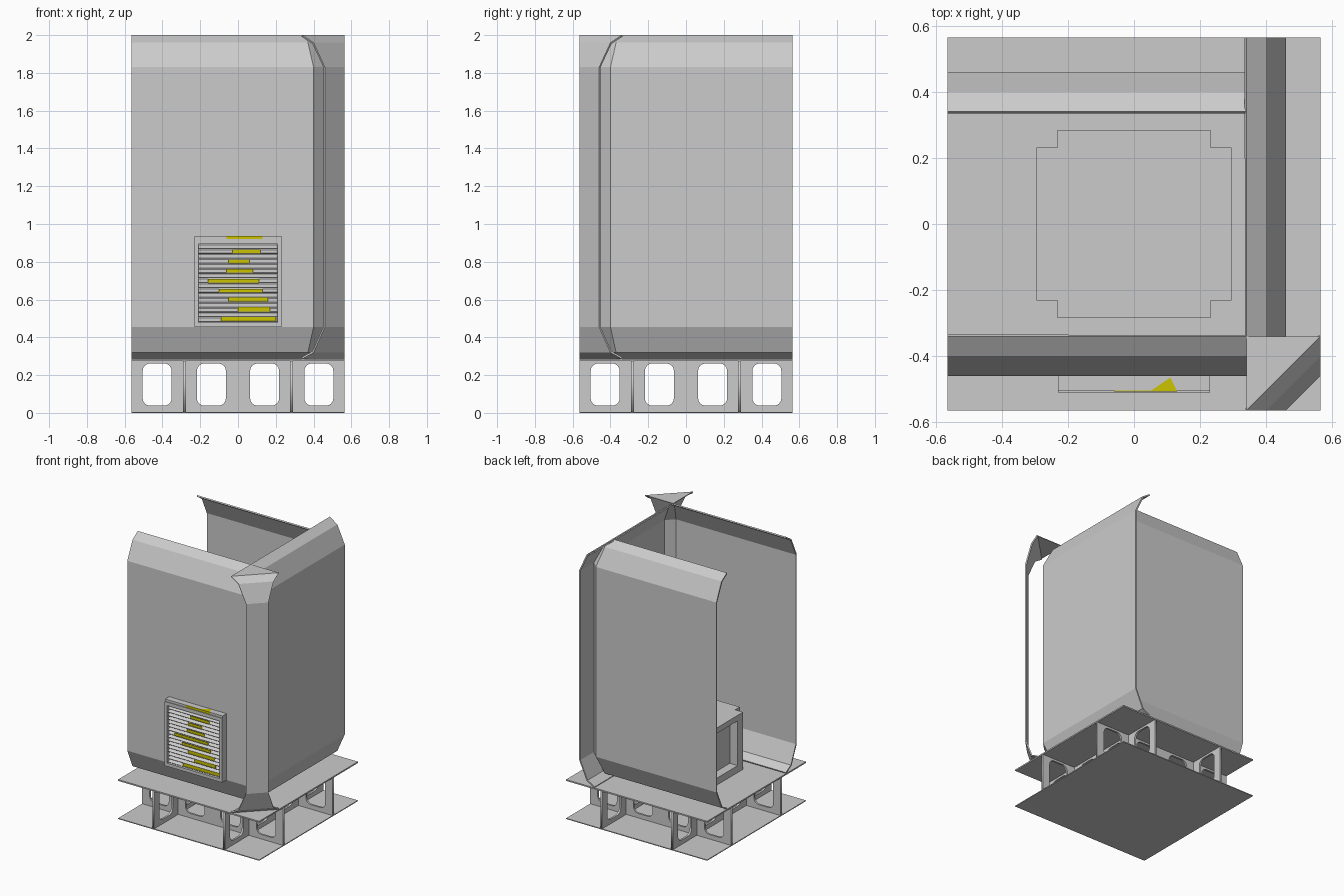
import bpy, bmesh, math
from mathutils import Matrix

if "Cube" in bpy.data.objects:
    bpy.data.objects.remove(bpy.data.objects["Cube"])

H = 0.565          # half width of the module
RIB = 0.283        # rib spacing from centre


def add_mesh(name, verts, faces, thick=0.0):
    me = bpy.data.meshes.new(name)
    me.from_pydata(verts, [], faces)
    bm = bmesh.new()
    bm.from_mesh(me)
    bmesh.ops.remove_doubles(bm, verts=bm.verts, dist=0.0005)
    bm.to_mesh(me)
    bm.free()
    ob = bpy.data.objects.new(name, me)
    bpy.context.collection.objects.link(ob)
    if thick:
        mod = ob.modifiers.new("thickness", 'SOLIDIFY')
        mod.thickness = thick
    return ob


def box(name, x0, x1, y0, y1, z0, z1, mat=None):
    v = [(x, y, z) for z in (z0, z1) for x, y in ((x0, y0), (x1, y0), (x1, y1), (x0, y1))]
    f = [(3, 2, 1, 0), (4, 5, 6, 7)] + [(i, (i + 1) % 4, 4 + (i + 1) % 4, 4 + i) for i in range(4)]
    ob = add_mesh(name, v, f)
    if mat:
        ob.data.materials.append(mat)
    return ob


# Lower frame: two thin plates
box("bottom_plate", -H, H, -H, H, 0, 0.006)
box("floor_plate", -H, H, -H, H, 0.276, 0.286)


# Ribs with rounded holes
def spline(cu, pts):
    s = cu.splines.new('POLY')
    s.points.add(len(pts) - 1)
    for p, (x, y) in zip(s.points, pts):
        p.co = (x, y, 0, 1)
    s.use_cyclic_u = True


def rounded(cx, cy, hx, hy, r):
    pts = []
    for k, (sx, sy) in enumerate(((1, 1), (-1, 1), (-1, -1), (1, -1))):
        for j in range(5):
            a = math.radians(90 * k + 22.5 * j)
            pts.append((cx + sx * (hx - r) + r * math.cos(a), cy + sy * (hy - r) + r * math.sin(a)))
    return pts


cu = bpy.data.curves.new("rib_outline", 'CURVE')
cu.dimensions = '2D'
cu.fill_mode = 'BOTH'
cu.extrude = 0.007
spline(cu, [(-H, 0.004), (H, 0.004), (H, 0.278), (-H, 0.278)])
for cx in (-0.428, -0.141, 0.141, 0.428):
    spline(cu, rounded(cx, 0.15, 0.077, 0.112, 0.04))
helper = bpy.data.objects.new("rib_helper", cu)
bpy.context.collection.objects.link(helper)
bpy.context.view_layer.update()
rib_mesh = bpy.data.meshes.new_from_object(helper.evaluated_get(bpy.context.evaluated_depsgraph_get()))
bpy.data.objects.remove(helper)
for side in (-1, 1):
    for name, turn in (("cross_rib", 0), ("long_rib", 90)):
        rib = bpy.data.objects.new(name, rib_mesh)
        bpy.context.collection.objects.link(rib)
        rib.matrix_world = (Matrix.Rotation(math.radians(turn), 4, 'Z')
                            @ Matrix.Translation((0, side * RIB, 0))
                            @ Matrix.Rotation(math.radians(90), 4, 'X'))

# Wall profile: outward offset and height
PROFILE = [(0.34, 0.286), (0.40, 0.32), (0.46, 0.455), (0.46, 1.83), (0.40, 1.96), (0.34, 2.0)]


def wall(name, path):
    rows = [[(x, y, z) for x, y in path(o, 0.34 + (o - 0.34) / 2)] for o, z in PROFILE]
    n = len(rows[0])
    faces = [(r * n + i, r * n + i + 1, (r + 1) * n + i + 1, (r + 1) * n + i)
             for r in range(len(rows) - 1) for i in range(n - 1)]
    return add_mesh(name, [p for r in rows for p in r], faces, 0.01)


# Front and right walls share a chamfered corner; back wall; diagonal corner
wall("front_and_right_wall", lambda o, e: [(-H, -o), (e, -o), (o, -e), (o, H)])
wall("back_wall", lambda o, e: [(o, e), (e, o), (-H, o)])
wall("diagonal_corner_wall", lambda o, e: [(o, -H), (H, -o)])
for name, z in (("corner_top_cap", 2.0), ("corner_foot_cap", 0.292)):
    add_mesh(name, [(0.34, -0.34, z), (0.34, -H, z), (H, -0.34, z)], [(0, 1, 2)], 0.005)

# Vent on the front wall
yellow = bpy.data.materials.new("yellow")
yellow.diffuse_color = (0.6, 0.56, 0.0, 1)
yellow.use_nodes = True
yellow.node_tree.nodes["Principled BSDF"].inputs["Base Color"].default_value = yellow.diffuse_color
YF, YB = -0.51, -0.46
for s in (-1, 1):
    a, b = sorted((s * 0.23, s * 0.21))
    box("vent_side", a, b, YF, YB, 0.455, 0.92)
box("vent_sill", -0.21, 0.21, YF, YB, 0.455, 0.478)
box("vent_head", -0.21, 0.21, YF, YB, 0.895, 0.92)
box("vent_lip", -0.23, 0.23, YF + 0.005, YB, 0.92, 0.936)
box("vent_back", -0.21, 0.21, -0.472, -0.462, 0.478, 0.895)
for i in range(16):
    z = 0.484 + i * 0.0258
    y0, y1 = -0.50, -0.474
    add_mesh("vent_slat", [(-0.21, y0, z), (0.21, y0, z), (0.21, y1, z + 0.018), (-0.21, y1, z + 0.018)],
             [(0, 1, 2, 3)], 0.004)

# Yellow glow patches between the slats and on the lip
for z, x0, x1 in ((0.497, -0.09, 0.20), (0.549, 0.0, 0.17), (0.60, -0.05, 0.16), (0.645, -0.10, 0.13),
                  (0.697, -0.16, 0.11), (0.75, -0.06, 0.08), (0.80, -0.05, 0.06), (0.853, -0.03, 0.12)):
    box("vent_glow", x0, x1, -0.499, -0.495, z - 0.011, z + 0.011, yellow)
box("lip_glow", -0.06, 0.13, YF + 0.003, YF + 0.006, 0.921, 0.937, yellow)
add_mesh("lip_glow_top", [(0.05, -0.506, 0.938), (0.13, -0.506, 0.938), (0.11, -0.465, 0.938)],
         [(0, 1, 2)]).data.materials.append(yellow)

# Machine box on the floor with an open frame on each side
Z0, Z1, C = 0.286, 0.70, 0.232
box("machine_core", -C, C, -C, C, Z0, Z1)
for k, depth in enumerate((0.285, 0.295, 0.285, 0.295)):
    rot = Matrix.Rotation(math.radians(90 * k), 4, 'Z')
    parts = [box("machine_frame_post", -C, -0.17, -depth, -C, Z0, Z1),
             box("machine_frame_post", 0.17, C, -depth, -C, Z0, Z1),
             box("machine_frame_rail", -0.17, 0.17, -depth, -C, Z0, Z0 + 0.05),
             box("machine_frame_rail", -0.17, 0.17, -depth, -C, Z1 - 0.04, Z1)]
    for p in parts:
        p.matrix_world = rot
